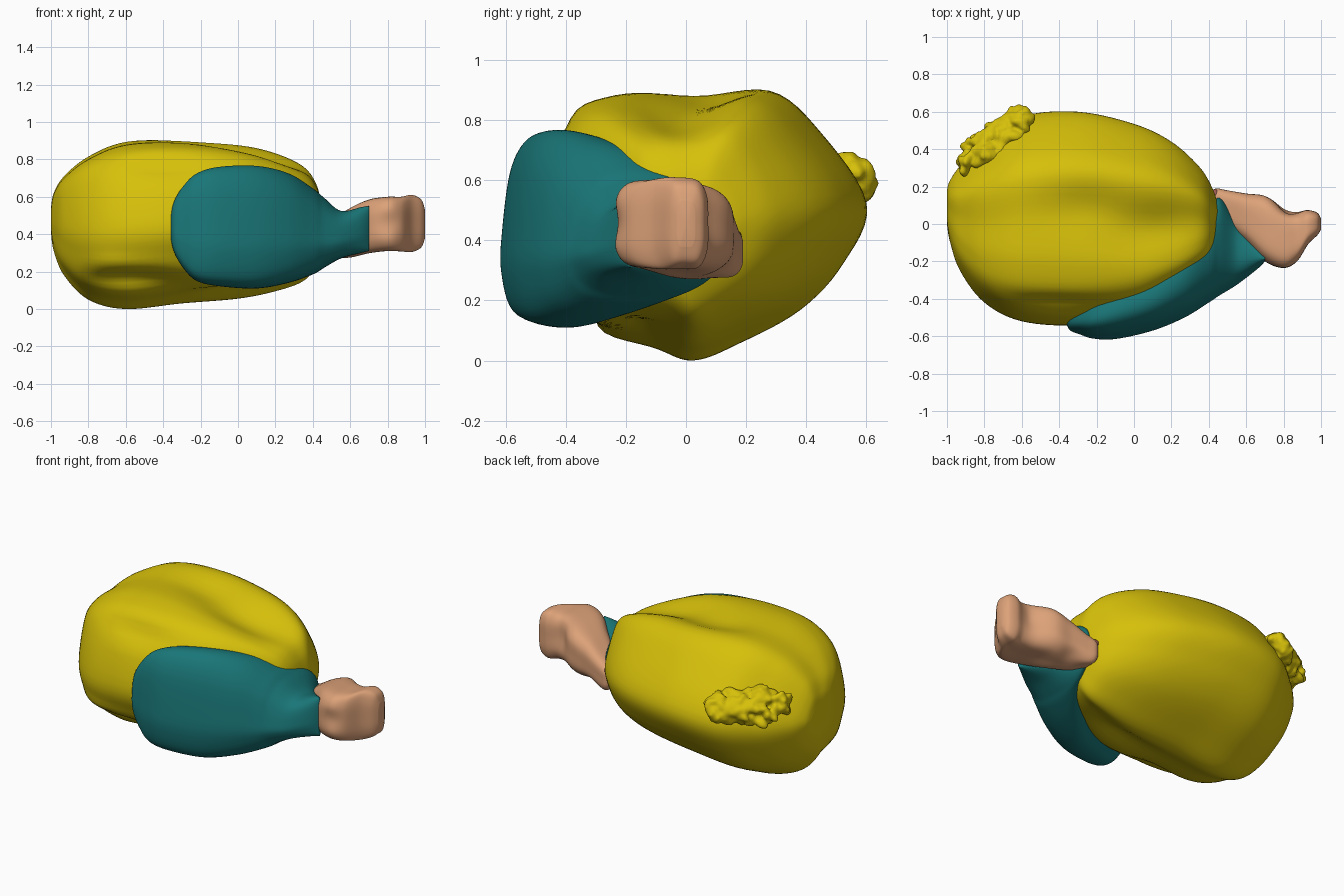
import bpy, bmesh, math, random
from mathutils import Vector, Matrix

if "Cube" in bpy.data.objects:
    bpy.data.objects.remove(bpy.data.objects["Cube"])

random.seed(4)


def material(name, rgb):
    m = bpy.data.materials.new(name)
    m.diffuse_color = (*rgb, 1)
    m.use_nodes = True
    m.node_tree.nodes["Principled BSDF"].inputs["Base Color"].default_value = m.diffuse_color
    return m


YELLOW = material("yellow_skin", (0.68, 0.53, 0.003))
TEAL = material("teal_skin", (0.01, 0.18, 0.185))
TAN = material("tan_bone", (0.72, 0.36, 0.19))
PINK = material("pink_flesh", (0.36, 0.11, 0.09))


def spline(pts, n, closed=False):
    """Catmull-Rom through points of any dimension, n samples per span."""
    k, out = len(pts), []
    get = (lambda i: pts[i % k]) if closed else (lambda i: pts[max(0, min(k - 1, i))])
    for i in range(k if closed else k - 1):
        for s in range(n):
            t = s / n
            out.append([0.5 * (2*b + (c - a)*t + (2*a - 5*b + 4*c - d)*t*t + (3*b - a - 3*c + d)*t**3)
                        for a, b, c, d in zip(get(i-1), get(i), get(i+1), get(i+2))])
    if not closed:
        out.append(list(pts[-1]))
    return out


def finish(name, bm, mat):
    bmesh.ops.recalc_face_normals(bm, faces=bm.faces)
    me = bpy.data.meshes.new(name)
    bm.to_mesh(me)
    bm.free()
    ob = bpy.data.objects.new(name, me)
    bpy.context.collection.objects.link(ob)
    me.materials.append(mat)
    for p in me.polygons:
        p.use_smooth = True
    return ob


def loft(name, stations, section, mat, dents=()):
    """Stations are (x, y min, y max, z min, z max); section is a -1..1 outline."""
    prof = spline(section, 6, True)
    for a in (0, 1):
        lo, hi = min(p[a] for p in prof), max(p[a] for p in prof)
        for p in prof:
            p[a] = (p[a] - lo) / (hi - lo)
    bm, rings = bmesh.new(), []
    for x, y0, y1, z0, z1 in spline(stations, 7):
        ring = []
        for u, v in prof:
            co = Vector((x, y0 + u*(y1 - y0), z0 + v*(z1 - z0)))
            move = Vector()
            for c, r, d in dents:
                q = sum(((co[i] - c[i]) / r[i])**2 for i in range(3))
                move += Vector(d) * math.exp(-q)
            ring.append(bm.verts.new(co + move))
        rings.append(ring)
    n = len(prof)
    for a, b in zip(rings, rings[1:]):
        for j in range(n):
            bm.faces.new((a[j], a[(j+1) % n], b[(j+1) % n], b[j]))
    for ring in (rings[0], rings[-1]):
        mid = bm.verts.new(sum((v.co for v in ring), Vector()) / n)
        for j in range(n):
            bm.faces.new((ring[j], ring[(j+1) % n], mid))
    return finish(name, bm, mat)


# plump body with folds in the skin
loft("body",
     [(-1, .0, .18, .41, .54), (-.985, -.09, .23, .31, .62), (-.93, -.25, .31, .18, .71),
      (-.8, -.42, .44, .05, .815), (-.6, -.52, .575, .0, .895), (-.3, -.54, .6, .03, .91),
      (0, -.48, .535, .055, .885), (.2, -.37, .44, .095, .84), (.35, -.25, .305, .15, .77),
      (.42, -.16, .19, .24, .67), (.45, -.03, .1, .36, .54)],
     [(1, .13), (.74, .66), (.44, .99), (0, .97), (-.45, .95), (-.78, .73), (-.98, 0),
      (-.9, -.4), (-.7, -.74), (-.25, -.9), (0, -1), (.28, -.87), (.63, -.63), (.87, -.3)],
     YELLOW,
     [((.1, -.04, .85), (.3, .15, .2), (0, 0, -.07)),
      ((-.25, .1, .9), (.22, .13, .2), (0, 0, -.04)),
      ((-.4, -.47, .78), (.25, .12, .06), (0, .03, -.03)),
      ((-.55, -.4, .14), (.25, .14, .06), (0, .08, .03)),
      ((-.7, -.46, .24), (.25, .1, .05), (0, -.02, 0)),
      ((.0, -.15, .06), (.2, .08, .1), (0, 0, .04))])

# ruffled skin patch at the back corner
bm = bmesh.new()
along, out = Vector((.78, .62, 0)).normalized(), Vector((-.62, .78, 0)).normalized()
for i in range(110):
    a, r = random.uniform(0, math.tau), math.sqrt(random.random())
    p = (Vector((-.755, .455, .61)) + along*(.235*r*math.cos(a))
         + Vector((.02, -.035, .085))*(r*math.sin(a))
         + out*random.uniform(-.04, .06 - .04*r))
    turn = Matrix.Rotation(random.uniform(0, 6), 4, 'X') @ Matrix.Rotation(random.uniform(0, 6), 4, 'Z')
    bmesh.ops.create_icosphere(bm, subdivisions=2, radius=.036,
                               matrix=Matrix.Translation(p) @ turn @ Matrix.Diagonal((1.4, .7, .9, 1)))
frill = finish("ruffled_skin", bm, YELLOW)
rm = frill.modifiers.new("fuse", 'REMESH')
rm.mode, rm.voxel_size, rm.use_smooth_shade = 'VOXEL', .01, True
sm = frill.modifiers.new("soften", 'SMOOTH')
sm.iterations = 4

# thigh wrapped over the front of the body, ending in a slanted cuff
loft("thigh",
     [(-.36, -.54, -.5, .38, .5), (-.34, -.57, -.46, .3, .58), (-.29, -.59, -.43, .215, .66),
      (-.22, -.612, -.38, .15, .725), (-.1, -.615, -.3, .122, .76), (.1, -.57, -.2, .11, .765),
      (.27, -.5, -.06, .14, .725), (.4, -.42, .08, .185, .645), (.46, -.38, .14, .22, .595),
      (.55, -.325, .02, .27, .525), (.66, -.24, -.11, .3, .545), (.7, -.2, -.17, .31, .55)],
     [(1, .05), (.9, .55), (.55, .88), (0, 1), (-.45, .92), (-.78, .6), (-.96, 0),
      (-.99, -.45), (-.72, -.88), (0, -1), (.55, -.87), (.9, -.5)],
     TEAL)

# bone end with a boxy knuckle
loft("bone",
     [(.41, .07, .17, .31, .42), (.44, .03, .19, .28, .44), (.5, -.02, .18, .27, .475),
      (.6, -.1, .163, .275, .54), (.7, -.2, .15, .298, .585), (.8, -.245, .095, .31, .6),
      (.87, -.205, .07, .308, .6), (.93, -.11, .075, .305, .61), (.98, -.06, .06, .33, .585),
      (1, -.03, .03, .38, .53)],
     [(1, 0), (.96, .58), (.65, .92), (0, 1), (-.65, .95), (-.95, .58), (-1, 0),
      (-.95, -.58), (-.65, -.95), (0, -.98), (.65, -.95), (.96, -.58)],
     TAN, [((.83, -.28, .46), (.1, .06, .07), (0, .03, 0)),
           ((.82, .1, .5), (.06, .07, .12), (0, -.03, 0)),
           ((.58, .15, .24), (.08, .08, .08), (0, -.03, .03))])

# small flesh nubs where the bone meets the body
bm = bmesh.new()
for p in ((.43, .16, .41), (.435, .155, .33)):
    bmesh.ops.create_icosphere(bm, subdivisions=3, radius=.026, matrix=Matrix.Translation(p))
finish("flesh_nubs", bm, PINK)
